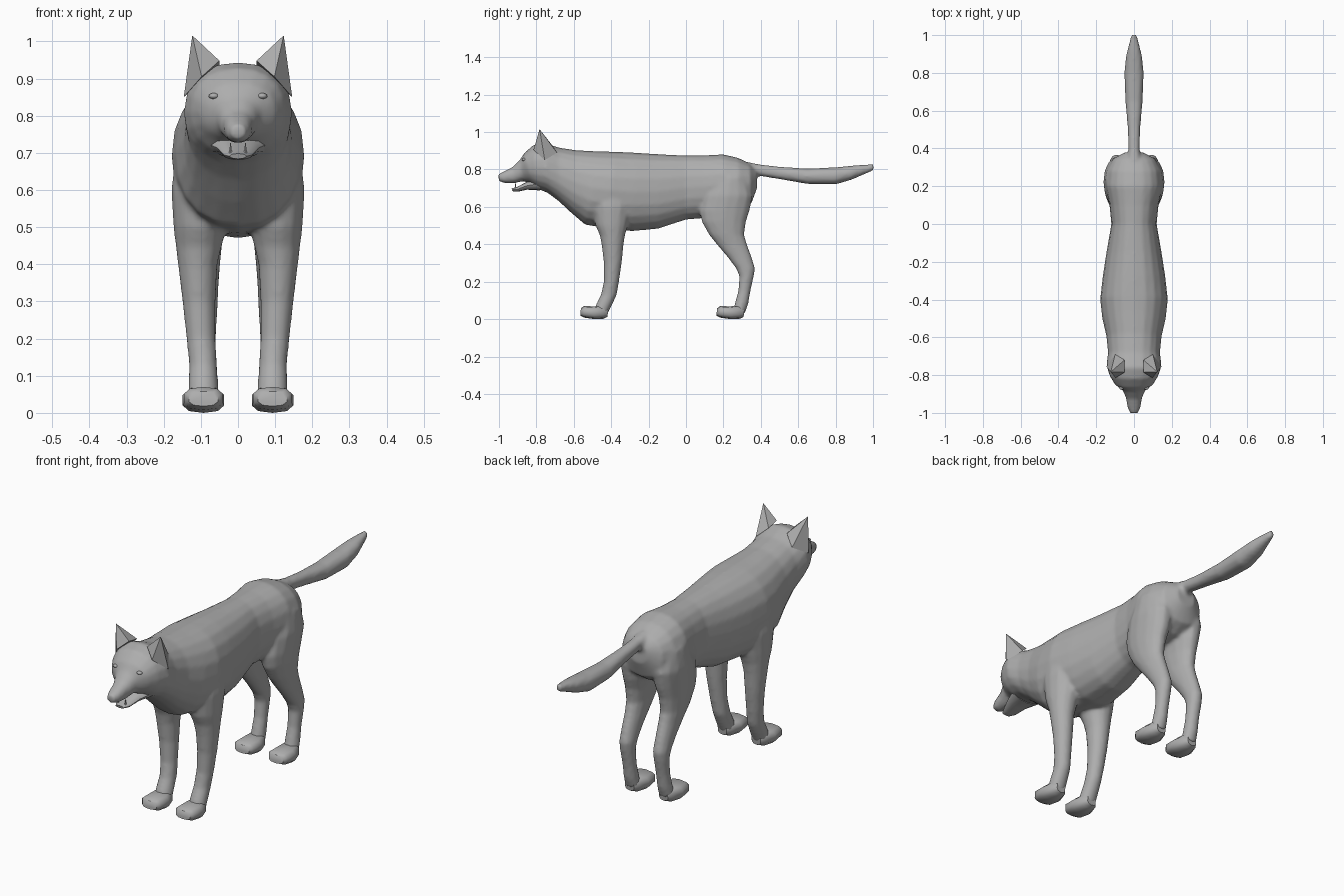
import bpy, bmesh, math
from mathutils import Vector

if "Cube" in bpy.data.objects:
    bpy.data.objects.remove(bpy.data.objects["Cube"])

grey = bpy.data.materials.new("plain grey")
grey.diffuse_color = (0.42, 0.42, 0.42, 1)
grey.use_nodes = True
grey.node_tree.nodes["Principled BSDF"].inputs["Base Color"].default_value = grey.diffuse_color


def loft(bm, rings):
    """Skin a list of closed rings and cap both ends."""
    rows = [[bm.verts.new(p) for p in ring] for ring in rings]
    n = len(rows[0])
    for a, b in zip(rows, rows[1:]):
        for i in range(n):
            j = (i + 1) % n
            bm.faces.new((a[i], a[j], b[j], b[i]))
    bm.faces.new(rows[0])
    bm.faces.new(rows[-1])


def long_ring(yt, zt, yb, zb, w, cx=0, n=20, power=0.9):
    """Upright ring from its top point, bottom point and half width."""
    top, bot = Vector((cx, yt, zt)), Vector((cx, yb, zb))
    mid, half = (top + bot) / 2, (top - bot) / 2
    ring = []
    for i in range(n):
        t = 2 * math.pi * i / n
        s, c = math.sin(t), math.cos(t)
        x = math.copysign(abs(s) ** power, s) * w
        ring.append(mid + half * math.copysign(abs(c) ** power, c) + Vector((x, 0, 0)))
    return ring


def leg_ring(z, y0, y1, x0, x1, side, n=14):
    """Level ring from its extents."""
    return [((((x0 + x1) + (x1 - x0) * math.cos(2 * math.pi * i / n)) / 2) * side,
             ((y0 + y1) + (y1 - y0) * math.sin(2 * math.pi * i / n)) / 2, z) for i in range(n)]


def finish(bm, name, angle=40):
    bmesh.ops.recalc_face_normals(bm, faces=bm.faces)
    me = bpy.data.meshes.new(name)
    bm.to_mesh(me)
    bm.free()
    me.materials.append(grey)
    ob = bpy.data.objects.new(name, me)
    bpy.context.collection.objects.link(ob)
    bpy.ops.object.select_all(action='DESELECT')
    ob.select_set(True)
    bpy.context.view_layer.objects.active = ob
    bpy.ops.object.shade_smooth_by_angle(angle=math.radians(angle))
    return ob


# Snout, head, neck, trunk and rump
trunk = [
    (-1.004, .775, -1.0, .738, .020), (-.97, .792, -.975, .728, .034),
    (-.925, .815, -.92, .726, .042), (-.888, .852, -.87, .738, .060),
    (-.865, .887, -.83, .725, .102), (-.82, .928, -.79, .695, .128),
    (-.76, .945, -.74, .675, .146), (-.68, .917, -.68, .63, .138),
    (-.58, .902, -.61, .565, .146), (-.46, .897, -.54, .505, .168),
    (-.38, .895, -.42, .485, .179), (-.27, .89, -.29, .470, .166),
    (-.15, .882, -.15, .483, .146), (0, .875, 0, .532, .120),
    (.10, .876, .10, .54, .130), (.20, .881, .20, .56, .150),
    (.28, .862, .29, .58, .142), (.34, .832, .35, .62, .112),
    (.378, .80, .38, .70, .050)]
# Tail
tail = [
    (.33, .84, .34, .755, .04), (.39, .828, .40, .764, .030),
    (.50, .815, .50, .748, .033), (.65, .805, .65, .722, .046),
    (.80, .812, .80, .720, .052), (.90, .822, .88, .743, .043),
    (1.003, .83, 1.003, .795, .014)]
# Legs: height, back and front, inner and outer
front_leg = [
    (.72, -.50, -.28, .04, .165), (.60, -.50, -.29, .03, .180),
    (.50, -.485, -.31, .03, .174), (.45, -.462, -.325, .043, .168),
    (.40, -.452, -.333, .055, .162), (.30, -.44, -.343, .060, .150),
    (.20, -.44, -.358, .060, .139), (.13, -.455, -.370, .056, .132),
    (.08, -.48, -.393, .053, .134), (.025, -.50, -.42, .05, .135)]
hind_leg = [
    (.76, .14, .33, .02, .150), (.66, .09, .358, .015, .162),
    (.58, .07, .342, .02, .157), (.52, .083, .322, .033, .152),
    (.45, .123, .312, .043, .144), (.40, .163, .327, .048, .137),
    (.33, .223, .352, .053, .132), (.27, .268, .370, .055, .130),
    (.23, .285, .363, .058, .128), (.15, .279, .345, .060, .124),
    (.08, .260, .333, .058, .127), (.03, .25, .315, .055, .13)]

bm = bmesh.new()
loft(bm, [long_ring(*r) for r in trunk])
loft(bm, [long_ring(*r, n=12) for r in tail])
for side in (-1, 1):
    for leg in (front_leg, hind_leg):
        loft(bm, [leg_ring(*r, side) for r in leg])
body = finish(bm, "body")
# Blend the limbs into one skin
rm = body.modifiers.new("skin", 'REMESH')
rm.mode = 'VOXEL'
rm.voxel_size = 0.009
rm.use_smooth_shade = True
sm = body.modifiers.new("soften", 'SMOOTH')
sm.factor = 0.5
sm.iterations = 5

# Paws
paw = [(-.562, .058, -.565, .018, .040), (-.545, .07, -.545, .008, .054),
       (-.49, .068, -.49, 0, .058), (-.44, .075, -.44, .002, .042),
       (-.415, .06, -.42, .012, .025)]
for name, dy, cx in (("front_paw", 0, .093), ("hind_paw", .728, .093)):
    for side, label in ((-1, "right"), (1, "left")):
        bm = bmesh.new()
        loft(bm, [long_ring(a + dy, b, c + dy, d, w, cx * side, 10, .75)
                  for a, b, c, d, w in paw])
        finish(bm, name + "_" + label, 50)

# Lower jaw
bm = bmesh.new()
loft(bm, [long_ring(*r, n=12) for r in (
    (-.932, .698, -.928, .684, .022), (-.90, .708, -.90, .681, .038),
    (-.85, .735, -.85, .692, .056), (-.78, .76, -.78, .688, .08))])
finish(bm, "lower_jaw")

for side, label in ((-1, "right"), (1, "left")):
    # Ears
    bm = bmesh.new()
    pts = [(.05, -.785, .948), (.098, -.815, .905), (.146, -.755, .85),
           (.10, -.69, .89), (.05, -.72, .935)]
    base = [bm.verts.new((x * side, y, z)) for x, y, z in pts]
    tip = bm.verts.new((.123 * side, -.783, 1.016))
    for i in range(5):
        bm.faces.new((base[i], base[(i + 1) % 5], tip))
    bm.faces.new(base)
    finish(bm, "ear_" + label, 50)

    # Eyes
    bm = bmesh.new()
    bmesh.ops.create_uvsphere(bm, u_segments=12, v_segments=8, radius=1)
    bmesh.ops.scale(bm, vec=(.014, .012, .008), verts=bm.verts)
    bmesh.ops.translate(bm, vec=(.065 * side, -.866, .853), verts=bm.verts)
    finish(bm, "eye_" + label)

    # Fangs
    bm = bmesh.new()
    bmesh.ops.create_cone(bm, segments=6, radius1=.005, radius2=.001, depth=.03, cap_ends=True)
    bmesh.ops.translate(bm, vec=(.02 * side, -.912, .712), verts=bm.verts)
    finish(bm, "fang_" + label)
